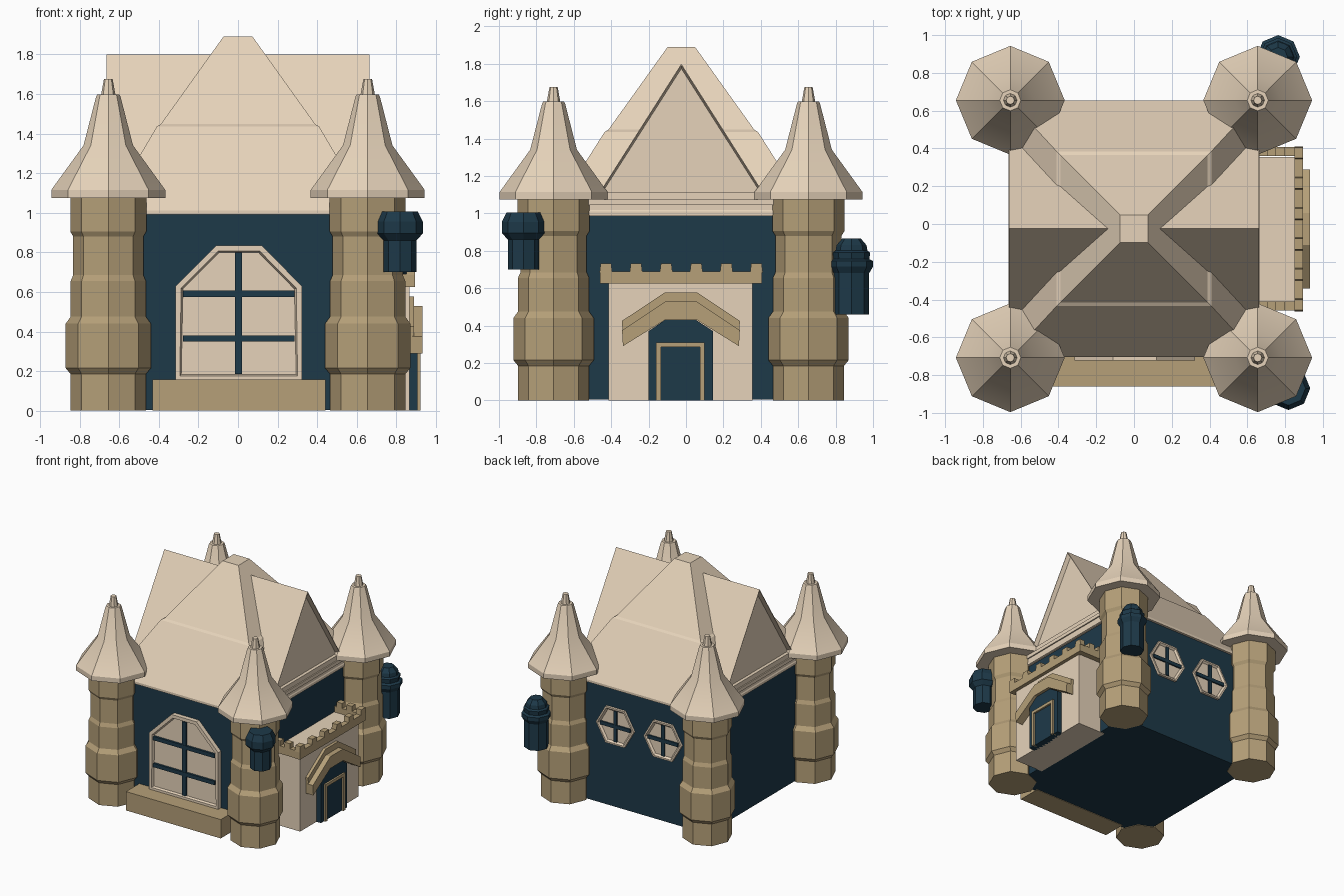
import bpy, bmesh, math

if "Cube" in bpy.data.objects:
    bpy.data.objects.remove(bpy.data.objects["Cube"])

CY = -0.025  # middle of the building along y


def material(name, rgb):
    m = bpy.data.materials.new(name)
    m.diffuse_color = (*rgb, 1)
    m.use_nodes = True
    m.node_tree.nodes["Principled BSDF"].inputs["Base Color"].default_value = m.diffuse_color
    return m


CREAM = material("cream", (0.79, 0.65, 0.49))
TAN = material("tan stone", (0.465, 0.35, 0.19))
BLUE = material("dark blue", (0.0125, 0.041, 0.066))


def finish(name, bm, mat):
    bmesh.ops.recalc_face_normals(bm, faces=bm.faces)
    me = bpy.data.meshes.new(name)
    bm.to_mesh(me)
    bm.free()
    me.materials.append(mat)
    ob = bpy.data.objects.new(name, me)
    bpy.context.collection.objects.link(ob)
    return ob


def loft(name, rings, mat):
    """Skin a stack of equal-length rings and cap both ends."""
    bm = bmesh.new()
    vs = [[bm.verts.new(p) for p in r] for r in rings]
    n = len(vs[0])
    for a, b in zip(vs, vs[1:]):
        for i in range(n):
            j = (i + 1) % n
            bm.faces.new((a[i], a[j], b[j], b[i]))
    bm.faces.new(vs[0])
    bm.faces.new(vs[-1])
    return finish(name, bm, mat)


def lathe(name, profile, x, y, mat, n=8, smooth=0):
    ob = loft(name, [[(x + r * math.cos(2 * math.pi * i / n),
                       y + r * math.sin(2 * math.pi * i / n), z) for i in range(n)]
                     for r, z in profile], mat)
    if smooth:
        ob.data.shade_smooth()
        ob.data.set_sharp_from_angle(angle=math.radians(smooth))
    return ob


def prism(name, pts, axis, a, b, mat, rim=0, slope=0.004, depth=0):
    """Extrude a side-view outline along x or y; rim, slope and depth recess both ends."""
    bm = bmesh.new()
    place = (lambda p, t: (t, p[0], p[1])) if axis == "x" else (lambda p, t: (p[0], t, p[1]))
    va, vb = ([bm.verts.new(place(p, t)) for p in pts] for t in (a, b))
    n = len(pts)
    caps = [bm.faces.new(va), bm.faces.new(vb)]
    for i in range(n):
        j = (i + 1) % n
        bm.faces.new((va[i], va[j], vb[j], vb[i]))
    bmesh.ops.recalc_face_normals(bm, faces=bm.faces)
    if rim:
        for f in caps:
            bmesh.ops.inset_region(bm, faces=[f], thickness=rim, depth=0)
            bmesh.ops.inset_region(bm, faces=[f], thickness=slope, depth=0)
            bmesh.ops.translate(bm, verts=f.verts, vec=f.normal * -depth)
    return finish(name, bm, mat)


def box(name, x, y, z, mat):
    return prism(name, [(x[0], z[0]), (x[1], z[0]), (x[1], z[1]), (x[0], z[1])],
                 "y", y[0], y[1], mat)


# Main walls
box("main_walls", (-0.64, 0.64), (CY - 0.66, CY + 0.66), (0.004, 1.02), BLUE)

# Hipped roof with a small step halfway up
loft("hip_roof", [[(sx * hx, CY + sy * hy, z) for sx, sy in ((-1, -1), (1, -1), (1, 1), (-1, 1))]
                  for hx, hy, z in ((0.66, 0.68, 0.99), (0.66, 0.68, 1.01), (0.41, 0.41, 1.435),
                                    (0.39, 0.39, 1.447), (0.073, 0.073, 1.89))], CREAM)

# Cross gable with recessed ends, and its cornices
prism("gable_roof", [(CY - 0.47, 1.06), (CY + 0.47, 1.06), (CY, 1.8)], "x",
      -0.663, 0.663, CREAM, rim=0.008, slope=0.018, depth=0.035)
box("lower_cornice", (-0.655, 0.655), (CY - 0.6, CY + 0.6), (0.985, 1.05), CREAM)
box("upper_cornice", (-0.665, 0.665), (CY - 0.5, CY + 0.5), (1.045, 1.075), CREAM)
box("gable_sill", (-0.655, 0.655), (CY - 0.42, CY + 0.42), (1.07, 1.115), CREAM)

# Corner towers with pointed roofs
body = [(0.19, 0), (0.19, 0.185), (0.215, 0.215), (0.215, 0.44), (0.19, 0.475), (0.19, 0.655),
        (0.177, 0.685), (0.177, 0.88), (0.192, 0.905), (0.192, 1.09)]
cone = [(0.288, 1.075), (0.288, 1.115), (0.125, 1.34), (0.062, 1.585), (0.056, 1.597),
        (0.036, 1.597), (0.022, 1.675)]
for sx, side in ((-1, "left"), (1, "right")):
    for y, end in ((-0.708, "front"), (0.655, "back")):
        lathe(f"{end}_{side}_tower", body, sx * 0.655, y, TAN)
        lathe(f"{end}_{side}_tower_roof", cone, sx * 0.655, y, CREAM, smooth=30)

# Small hanging turrets on the right-hand towers
lathe("front_turret", [(0.083, 0.7), (0.083, 0.86), (0.115, 0.895), (0.115, 0.955), (0.09, 1.005)],
      0.818, -0.87, BLUE)
lathe("back_turret", [(0.094, 0.46), (0.094, 0.68), (0.115, 0.715), (0.115, 0.745), (0.095, 0.755),
                      (0.1, 0.79), (0.085, 0.8), (0.08, 0.83), (0.05, 0.865)], 0.763, 0.885, BLUE)

# Big front window and the step below it
prism("front_window", [(-0.315, 0.155), (0.322, 0.155), (0.322, 0.63), (0.12, 0.835),
                       (-0.11, 0.835), (-0.315, 0.63)], "y", -0.722, -0.66, CREAM,
      rim=0.03, slope=0.01, depth=0.02)
box("front_window_upright", (-0.015, 0.021), (-0.718, -0.695), (0.185, 0.8), BLUE)
for z in (0.365, 0.59):
    box("front_window_crossbar", (-0.279, 0.286), (-0.72, -0.695), (z - 0.016, z + 0.016), BLUE)
box("front_step", (-0.433, 0.443), (-0.86, -0.66), (0, 0.157), TAN)

# Two hexagonal back windows
for x in (-0.24, 0.2):
    prism("back_window", [(x + 0.175 * math.cos(k * math.pi / 3), 0.68 + 0.175 * math.sin(k * math.pi / 3))
                          for k in range(6)], "y", 0.6, 0.655, CREAM, rim=0.015, slope=0.015, depth=0.015)
    box("back_window_upright", (x - 0.015, x + 0.015), (0.63, 0.65), (0.553, 0.807), BLUE)
    box("back_window_crossbar", (x - 0.14, x + 0.14), (0.63, 0.652), (0.665, 0.695), BLUE)

# Porch with a crenellated parapet on three sides
box("porch", (0.6, 0.865), (CY - 0.39, CY + 0.38), (0, 0.645), CREAM)
box("parapet_front", (0.85, 0.895), (CY - 0.435, CY + 0.43), (0.625, 0.69), TAN)
for s in (-1, 1):
    y = sorted((CY + s * 0.385, CY + s * 0.432))
    box("parapet_side", (0.62, 0.895), y, (0.625, 0.69), TAN)
    for x in (0.685, 0.775):
        box("side_merlon", (x - 0.025, x + 0.025), y, (0.685, 0.732), TAN)
for i in range(6):
    y = CY - 0.403 + 0.161 * i
    prism("front_merlon", [(y - 0.034, 0.685), (y + 0.034, 0.685), (y + 0.028, 0.733),
                           (y - 0.028, 0.733)], "x", 0.85, 0.895, TAN)

# Door, door frame and two-layer canopy
prism("door", [(-0.2, 0), (0.145, 0), (0.145, 0.37), (0.045, 0.435), (-0.105, 0.435), (-0.2, 0.37)],
      "x", 0.8, 0.907, BLUE)
prism("door_frame", [(-0.16, 0), (-0.16, 0.31), (0.1, 0.31), (0.1, 0), (0.075, 0), (0.075, 0.285),
                     (-0.135, 0.285), (-0.135, 0)], "x", 0.88, 0.922, TAN)


def canopy(name, drop, x0, x1):
    half = [(0.085, 0.43), (0.31, 0.29), (0.315, 0.425 - drop), (0.085, 0.578 - drop)]
    pts = half + [(-y, z) for y, z in reversed(half)]
    prism(name, [(CY - 0.002 + y, z) for y, z in pts], "x", x0, x1, TAN)


canopy("canopy_back", 0, 0.84, 0.888)
canopy("canopy_front", 0.05, 0.88, 0.932)
